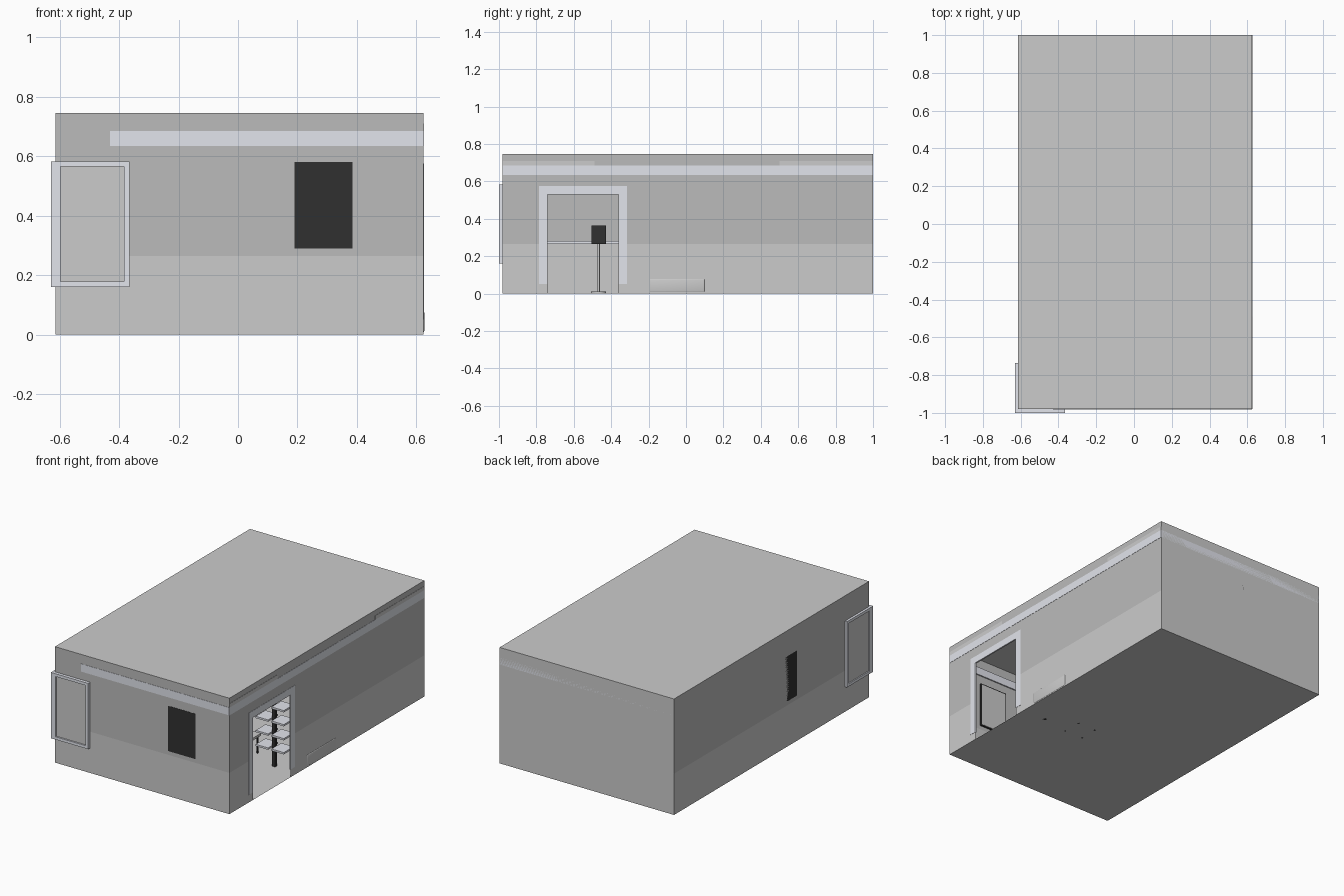
import bpy, bmesh, math
from mathutils import Vector

if "Cube" in bpy.data.objects:
    bpy.data.objects.remove(bpy.data.objects["Cube"])

X0, X1, Y0, Y1, H = -0.615, 0.625, -0.98, 1.0, 0.745
SPLIT = 0.265          # height where the wall paint changes


def mat(name, r, g, b):
    m = bpy.data.materials.new(name)
    m.diffuse_color = (r, g, b, 1)
    m.use_nodes = True
    m.node_tree.nodes["Principled BSDF"].inputs["Base Color"].default_value = m.diffuse_color
    return m


DARK = mat("dark_paint", 0.5, 0.5, 0.5)
LIGHT = mat("light_paint", 0.69, 0.69, 0.69)
TRIM = mat("trim", 0.76, 0.78, 0.84)
BLACK = mat("black", 0.03, 0.03, 0.03)


def finish(name, bm, material):
    me = bpy.data.meshes.new(name)
    bm.to_mesh(me)
    bm.free()
    ob = bpy.data.objects.new(name, me)
    bpy.context.collection.objects.link(ob)
    if material:
        me.materials.append(material)
    return ob


def boxes(name, specs, material=None):
    """Joined boxes, each given as (x0, x1, y0, y1, z0, z1)."""
    bm = bmesh.new()
    for a, b, c, d, e, f in specs:
        vs = bmesh.ops.create_cube(bm, size=1)["verts"]
        for v in vs:
            v.co = Vector(((a + b) / 2 + v.co.x * (b - a),
                           (c + d) / 2 + v.co.y * (d - c),
                           (e + f) / 2 + v.co.z * (f - e)))
    return finish(name, bm, material)


def wall(name, axis, pos, rects, material):
    """Flat wall panels at a fixed x, y or z; each rect is (u0, u1, v0, v1)."""
    bm = bmesh.new()
    for u0, u1, v0, v1 in rects:
        pts = []
        for u, v in ((u0, v0), (u1, v0), (u1, v1), (u0, v1)):
            p = [u, v]
            p.insert(axis, pos)
            pts.append(bm.verts.new(p))
        bm.faces.new(pts)
    bmesh.ops.remove_doubles(bm, verts=bm.verts, dist=1e-5)
    return finish(name, bm, material)


def cyl(name, loc, r, depth, axis="Z", sides=24, material=None):
    rot = {"Z": (0, 0, 0), "X": (0, math.pi / 2, 0), "Y": (math.pi / 2, 0, 0)}[axis]
    bpy.ops.mesh.primitive_cylinder_add(vertices=sides, radius=r, depth=depth,
                                        location=loc, rotation=rot)
    ob = bpy.context.object
    ob.name = name
    bpy.ops.object.shade_smooth_by_angle()
    if material:
        ob.data.materials.append(material)
    return ob


# Room shell: floor, ceiling and thin painted walls
wall("floor", 2, 0, [(X0, X1, Y0, Y1)], LIGHT)
wall("ceiling", 2, H, [(X0, X1, Y0, Y1)], LIGHT)
wall("back_wall", 1, Y1, [(X0, X1, 0, H)], LIGHT)
wall("front_wall_lower", 1, Y0, [(X0, X1, 0, SPLIT)], LIGHT)
wall("front_wall_upper", 1, Y0, [(X0, X1, SPLIT, H)], DARK)
wall("left_wall_lower", 0, X0, [(Y0, Y1, 0, SPLIT)], LIGHT)
wall("left_wall_upper", 0, X0, [(Y0, Y1, SPLIT, H)], DARK)

# Right wall with the doorway left open
D0, D1, DH = -0.74, -0.36, 0.53
wall("right_wall_lower", 0, X1, [(Y0, D0, 0, SPLIT), (D1, Y1, 0, SPLIT)], LIGHT)
wall("right_wall_upper", 0, X1, [(Y0, D0, SPLIT, DH), (D1, Y1, SPLIT, DH),
                                 (Y0, D0, DH, H), (D0, D1, DH, H), (D1, Y1, DH, H)], DARK)

# Door surround
e, t = 0.0015, 0.008
boxes("door_frame", [(X1 - t, X1 + e, D0 - 0.045, D0, 0.05, 0.575),
                     (X1 - t, X1 + e, D1, D1 + 0.045, 0.05, 0.575),
                     (X1 - t, X1 + e, D0, D1, DH, 0.575)], TRIM)

# High trim band running round the room, showing on both wall faces
B0, B1 = 0.635, 0.685
boxes("wall_band", [(-0.43, X1, Y0 - e, Y0 + t, B0, B1),
                    (X0, X1, Y1 - t, Y1, B0, B1),
                    (X1 - t, X1 + e, Y0, Y1, B0, B1),
                    (X0, X0 + t, -0.85, Y1, B0, B1)], TRIM)
boxes("upper_band_pieces", [(X1 - t, X1 + e, Y0, -0.49, B1, 0.71),
                            (X1 - t, X1 + e, 0.5, Y1, B1, 0.71)], LIGHT)
boxes("chair_rail", [(X0, X0 + 0.01, Y0, Y1, SPLIT, SPLIT + 0.015)], TRIM)


# Corner window: matching framed panes on the front and left faces
def frame_rects(u0, u1, v0, v1, w):
    return [(u0, u1, v0, v0 + w), (u0, u1, v1 - w, v1),
            (u0, u0 + w, v0 + w, v1 - w), (u1 - w, u1, v0 + w, v1 - w)]


W0, W1, w = 0.16, 0.583, 0.018
boxes("front_window_frame", [(a, b, -1.0, Y0, c, d) for a, b, c, d in
                             frame_rects(X0, -0.365, W0, W1, w)], TRIM)
boxes("left_window_frame", [(-0.63, X0, a, b, c, d) for a, b, c, d in
                            frame_rects(Y0, -0.735, W0, W1, w)], TRIM)
boxes("window_corner_post", [(-0.63, X0, -1.0, Y0, W0, W1)], TRIM)
boxes("front_window_pane", [(X0 + w, -0.365 - w, Y0 - 0.01, Y0, W0 + w, W1 - w)], LIGHT)
boxes("left_window_pane", [(X0 - 0.008, X0, Y0 + w, -0.735 - w, W0 + w, W1 - w)], LIGHT)

# Wall pictures: black backing with a pale sheet facing the room
boxes("front_picture", [(0.19, 0.385, Y0 - e, Y0 + 0.008, 0.29, 0.58)], BLACK)
boxes("front_picture_sheet", [(0.197, 0.378, Y0 + 0.008, Y0 + 0.01, 0.297, 0.573)], LIGHT)
boxes("left_picture", [(X0, X0 + 0.008, -0.25, -0.06, 0.29, 0.58)], BLACK)
boxes("left_picture_sheet", [(X0 + 0.008, X0 + 0.01, -0.243, -0.067, 0.297, 0.573)], LIGHT)
boxes("right_picture", [(X1 - 0.008, X1 - 0.0005, 0.5, 0.59, 0.31, 0.44)], BLACK)

# Round clock on the back wall
cyl("wall_clock", (0.005, Y1 - 0.008, 0.52), 0.03, 0.016, "Y", 32, BLACK)

# Low heater on the right wall, slightly proud of the outer face
heater = boxes("heater", [(0.575, X1 + 0.002, -0.195, 0.1, 0.006, 0.08)], LIGHT)
bev = heater.modifiers.new("rounding", "BEVEL")
bev.width, bev.segments = 0.006, 3
for p in heater.data.polygons:
    p.use_smooth = True

# Pedestal stand with a dark screen
SX, SY = 0.1, -0.467
cyl("stand_base", (SX, SY, 0.006), 0.04, 0.01)
cyl("stand_post", (SX, SY, 0.137), 0.006, 0.255)
boxes("stand_screen", [(SX - 0.02, SX + 0.02, SY - 0.038, SY + 0.038, 0.264, 0.365)], BLACK)

# Display rack just inside the door: black post with shelves on both sides
RX, RY = 0.46, -0.285
boxes("rack_post", [(RX - 0.01, RX + 0.01, RY - 0.01, RY + 0.01, 0, 0.42)], BLACK)
shelves = []
for i in range(4):
    z = 0.12 + i * 0.09
    for s in (-1, 1):
        xs = sorted((RX + s * 0.012, RX + s * 0.1))
        shelves.append((*xs, RY - 0.05, RY + 0.05, z, z + 0.012))
boxes("rack_shelves", shelves, TRIM)

# Small stool behind the rack, its feet just reaching the floor underside
boxes("stool_seat", [(0.13, 0.29, -0.33, -0.18, 0.11, 0.125)], LIGHT)
boxes("stool_legs", [(x, x + 0.01, y, y + 0.01, -0.0005, 0.11)
                     for x in (0.14, 0.27) for y in (-0.32, -0.2)], BLACK)
